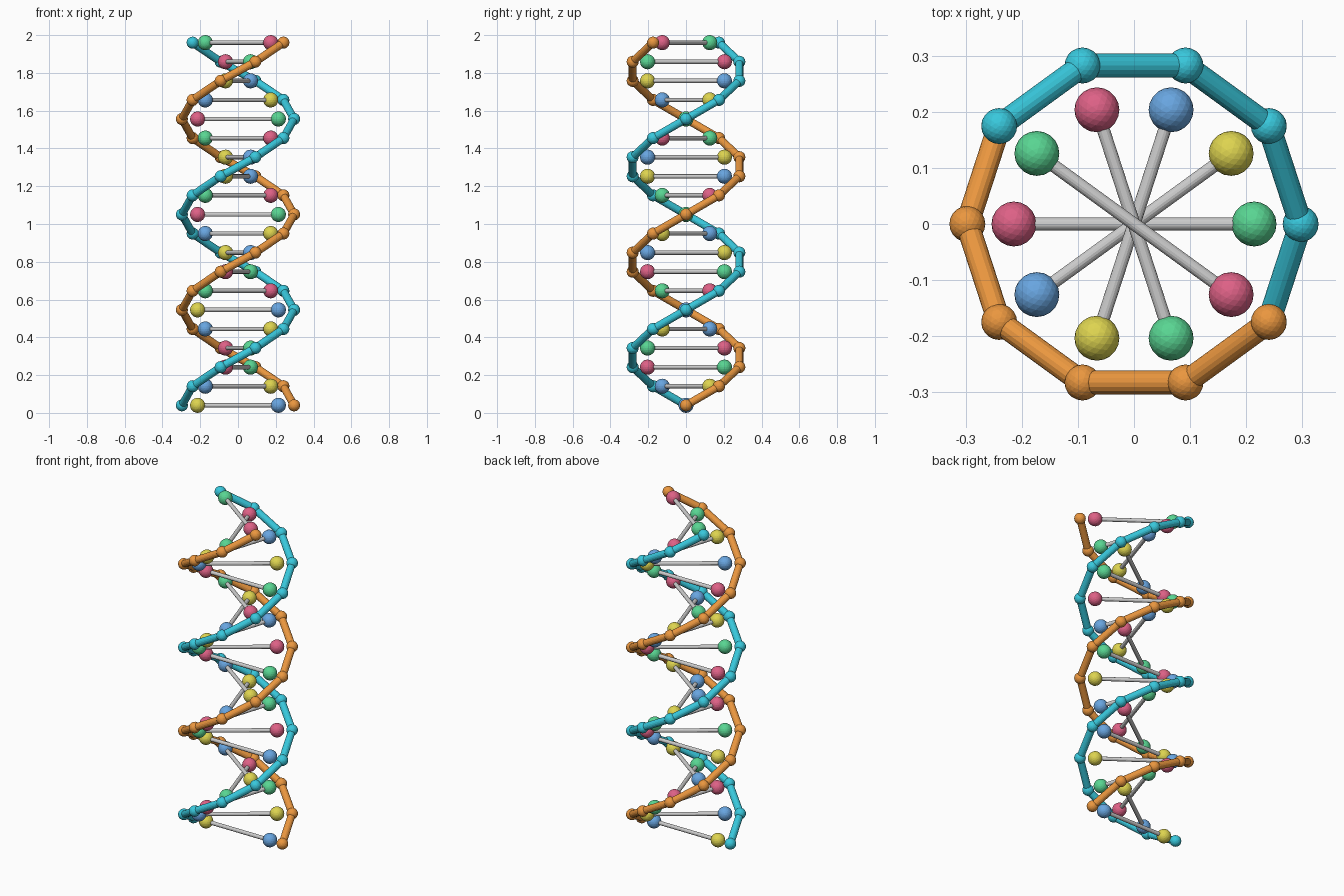
import bpy, bmesh
from math import radians, cos, sin
from mathutils import Matrix, Vector

if "Cube" in bpy.data.objects:
    bpy.data.objects.remove(bpy.data.objects["Cube"])

LEVELS, TWIST = 20, radians(36)
Z0, STEP = 0.04, 1.92 / 19
STRAND_R, BASE_R = 0.297, 0.214


def point(level, radius, phase=0.0):
    a = level * TWIST + radians(phase)
    return Vector((radius * cos(a), radius * sin(a), Z0 + level * STEP))


def ball(bm, centre, radius):
    bmesh.ops.create_icosphere(bm, subdivisions=3, radius=radius,
                               matrix=Matrix.Translation(centre))


def tube(bm, a, b, radius):
    d = b - a
    rot = d.to_track_quat('Z', 'Y').to_matrix().to_4x4()
    bmesh.ops.create_cone(bm, cap_ends=True, segments=16, radius1=radius, radius2=radius,
                          depth=d.length, matrix=Matrix.Translation((a + b) / 2) @ rot)


def finish(bm, name, colour=None):
    mesh = bpy.data.meshes.new(name)
    bm.to_mesh(mesh)
    bm.free()
    obj = bpy.data.objects.new(name, mesh)
    bpy.context.collection.objects.link(obj)
    if colour:
        mat = bpy.data.materials.new(name + "_colour")
        mat.diffuse_color = (*colour, 1)
        mat.use_nodes = True
        mat.node_tree.nodes["Principled BSDF"].inputs["Base Color"].default_value = mat.diffuse_color
        mesh.materials.append(mat)


# two backbone strands: joint balls linked by straight tubes
for name, phase, colour in (("orange_strand", 0, (0.83, 0.31, 0.05)),
                            ("cyan_strand", 180, (0.04, 0.58, 0.72))):
    bm = bmesh.new()
    nodes = [point(i, STRAND_R, phase) for i in range(LEVELS)]
    for p in nodes:
        ball(bm, p, 0.032)
    for a, b in zip(nodes, nodes[1:]):
        tube(bm, a, b, 0.021)
    finish(bm, name, colour)

# grey rungs between the paired bases
bm = bmesh.new()
for i in range(LEVELS):
    tube(bm, point(i, BASE_R), point(i, BASE_R, 180), 0.0115)
finish(bm, "rungs")

# base balls: colours cycle up each strand, blue pairs yellow and green pairs pink
BASES = (("blue_bases", (0.14, 0.38, 0.75)), ("yellow_bases", (0.73, 0.66, 0.08)),
         ("green_bases", (0.10, 0.67, 0.29)), ("pink_bases", (0.73, 0.12, 0.24)))
for k, (name, colour) in enumerate(BASES):
    bm = bmesh.new()
    for i in range(LEVELS):
        if i % 4 == k:
            ball(bm, point(i, BASE_R), 0.04)
        if (i % 4) ^ 1 == k:
            ball(bm, point(i, BASE_R, 180), 0.04)
    finish(bm, name, colour)
